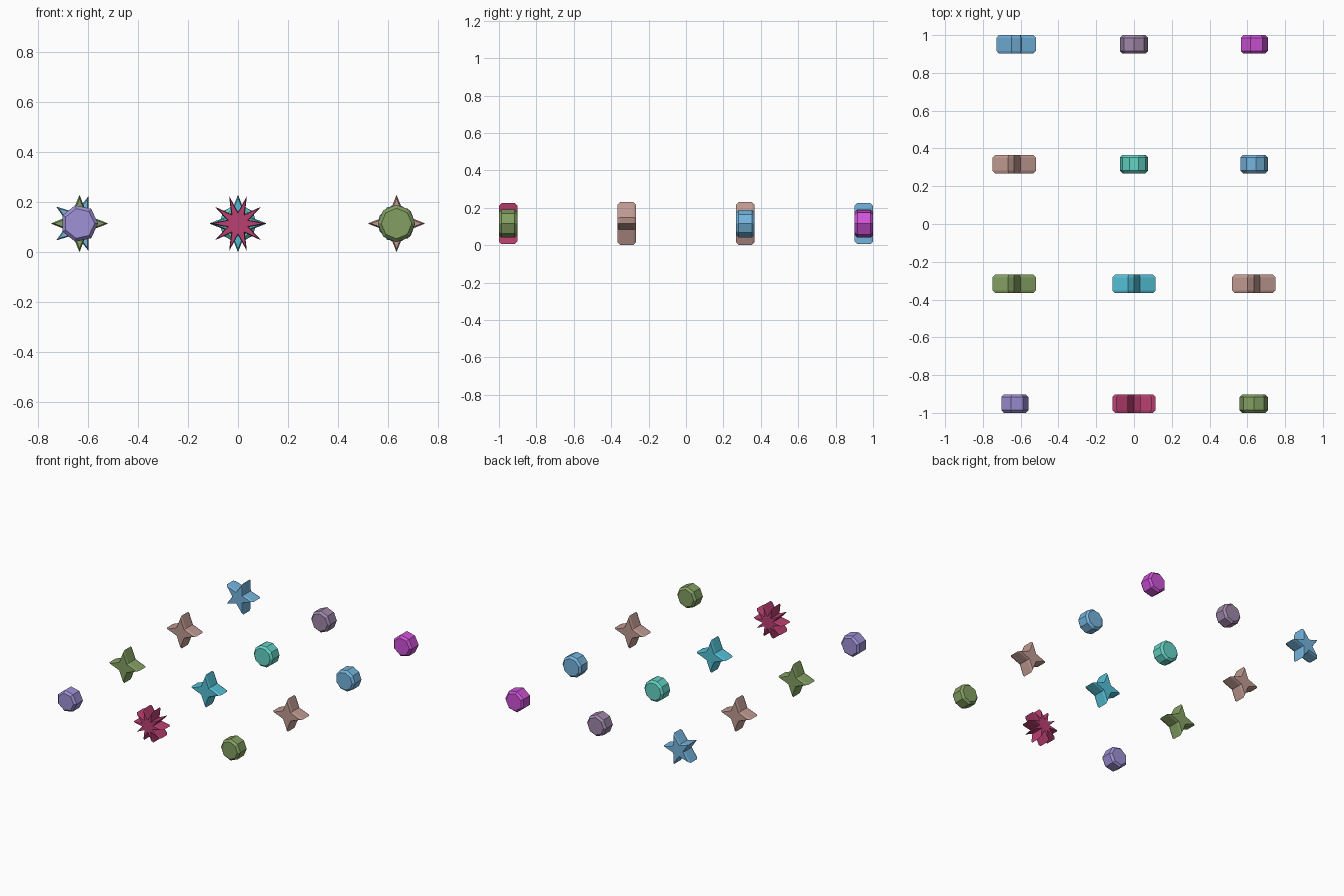
import bpy, bmesh
from math import cos, sin, pi

if "Cube" in bpy.data.objects:
    bpy.data.objects.remove(bpy.data.objects["Cube"])

STEP = 0.634      # grid spacing
HALF = 0.049      # half thickness
CHAMFER = 0.014
R_STAR, R_INNER, R_POLY = 0.115, 0.046, 0.075


def outline(kind, n):
    """Profile radii and angles, first corner pointing to +x."""
    if kind == "star":
        return [(R_INNER if i % 2 else R_STAR, pi * i / n) for i in range(2 * n)]
    return [(R_POLY, 2 * pi * i / n) for i in range(n)]


def chamfered_prism(name, kind, n, x, y, colour):
    """Prism along y with chamfered front and back rims."""
    prof = outline(kind, n)
    inset = 1 - CHAMFER / max(r for r, a in prof)
    layers = [(-HALF, inset), (-HALF + CHAMFER, 1), (HALF - CHAMFER, 1), (HALF, inset)]
    bm = bmesh.new()
    rings = [[bm.verts.new((r * s * cos(a), d, r * s * sin(a))) for r, a in prof]
             for d, s in layers]
    m = len(prof)
    for lo, hi in zip(rings, rings[1:]):
        for i in range(m):
            j = (i + 1) % m
            bm.faces.new((lo[i], lo[j], hi[j], hi[i]))
    bm.faces.new(rings[0])
    bm.faces.new(rings[-1])
    bmesh.ops.recalc_face_normals(bm, faces=bm.faces)
    mesh = bpy.data.meshes.new(name)
    bm.to_mesh(mesh)
    bm.free()
    obj = bpy.data.objects.new(name, mesh)
    obj.location = (x, y, R_STAR)
    bpy.context.collection.objects.link(obj)
    mat = bpy.data.materials.new(name + "_colour")
    mat.diffuse_color = (*[(c / 255) ** 2.2 for c in colour], 1)
    mat.use_nodes = True
    mat.node_tree.nodes["Principled BSDF"].inputs["Base Color"].default_value = mat.diffuse_color
    mesh.materials.append(mat)


# Rows from front to back, each left to right
rows = [
    [("purple", "disc", 7, (157, 144, 212)), ("crimson", "star", 10, (184, 66, 112)),
     ("green", "disc", 8, (130, 158, 98))],
    [("green", "star", 4, (130, 158, 98)), ("cyan", "star", 4, (84, 190, 212)),
     ("brown", "star", 4, (190, 152, 144))],
    [("brown", "star", 4, (190, 152, 144)), ("teal", "disc", 10, (100, 210, 196)),
     ("blue", "disc", 9, (116, 178, 220))],
    [("blue", "star", 5, (116, 178, 220)), ("mauve", "disc", 8, (158, 134, 168)),
     ("magenta", "disc", 7, (204, 84, 214))],
]
for r, row in enumerate(rows):
    for c, (tint, kind, n, colour) in enumerate(row):
        chamfered_prism(f"{tint}_{kind}_row{r + 1}", kind, n,
                        (c - 1) * STEP, (r - 1.5) * STEP, colour)
